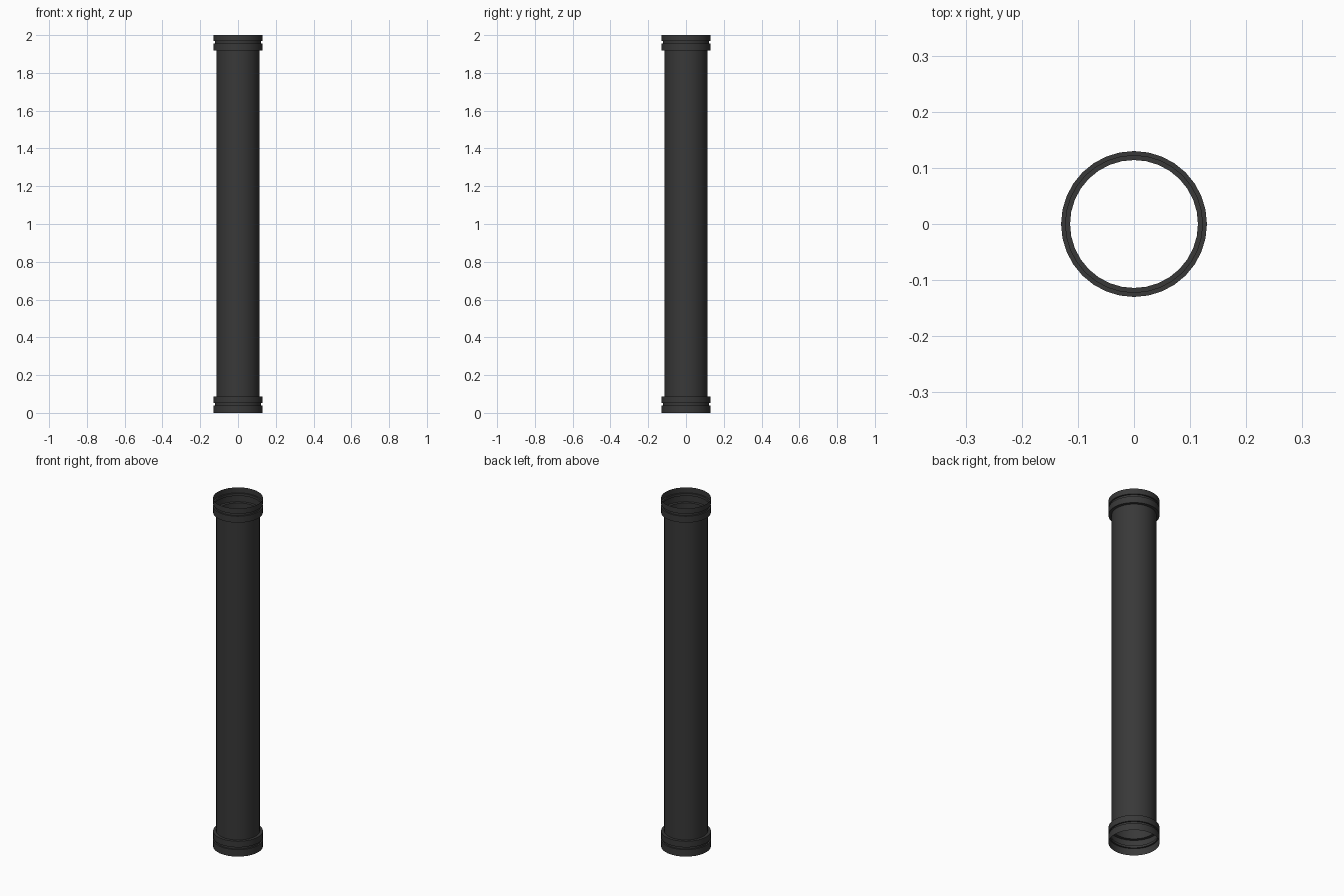
import bpy, bmesh, math

if "Cube" in bpy.data.objects:
    bpy.data.objects.remove(bpy.data.objects["Cube"])

SIDES = 32
R_COLLAR, R_GROOVE, R_BODY = 0.13, 0.122, 0.114

# Half profiles (radius, z) of the open thin-walled pipe: socket, groove, ring, body
bottom = [(R_COLLAR, 0.0), (R_COLLAR, 0.04), (R_GROOVE, 0.04), (R_GROOVE, 0.053),
          (R_COLLAR, 0.053), (R_COLLAR, 0.088), (R_BODY, 0.088)]
top = [(R_BODY, 1.918), (R_COLLAR, 1.918), (R_COLLAR, 1.955), (R_GROOVE, 1.955),
       (R_GROOVE, 1.969), (R_COLLAR, 1.969), (R_COLLAR, 2.0)]


def lathe(name, profile):
    bm = bmesh.new()
    rings = [[bm.verts.new((r * math.cos(2 * math.pi * i / SIDES),
                            r * math.sin(2 * math.pi * i / SIDES), z))
              for i in range(SIDES)] for r, z in profile]
    for a, b in zip(rings, rings[1:]):
        for i in range(SIDES):
            j = (i + 1) % SIDES
            bm.faces.new((a[i], a[j], b[j], b[i]))
    mesh = bpy.data.meshes.new(name)
    bm.to_mesh(mesh)
    bm.free()
    obj = bpy.data.objects.new(name, mesh)
    bpy.context.collection.objects.link(obj)
    return obj


# Pipe with a grooved collar at each open end
pipe = lathe("pipe", bottom + top)
mat = bpy.data.materials.new("dark_plastic")
mat.diffuse_color = (0.04, 0.04, 0.04, 1)
mat.use_nodes = True
mat.node_tree.nodes["Principled BSDF"].inputs["Base Color"].default_value = mat.diffuse_color
pipe.data.materials.append(mat)

bpy.context.view_layer.objects.active = pipe
pipe.select_set(True)
bpy.ops.object.shade_smooth_by_angle(angle=math.radians(30))
